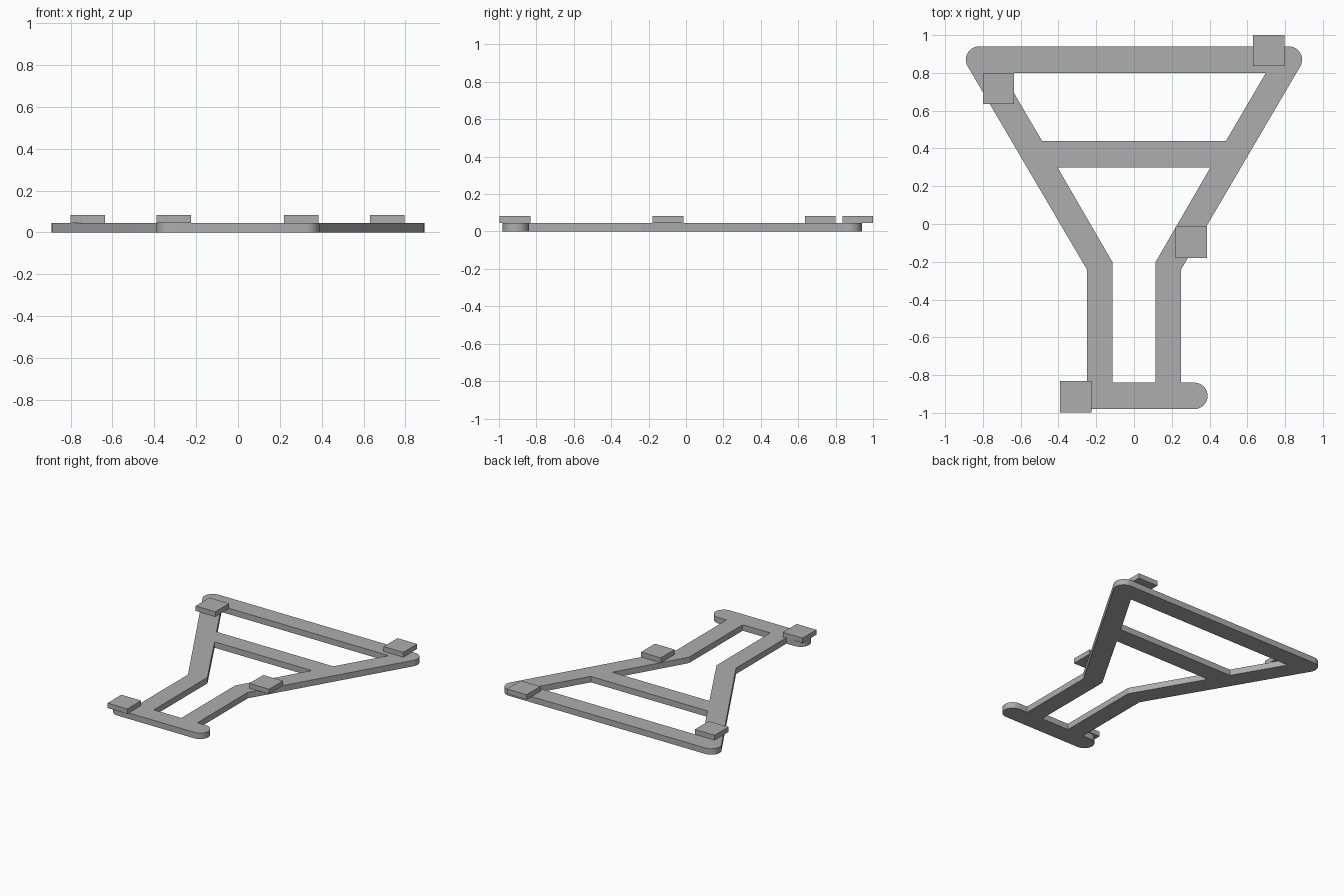
import bpy, bmesh
from math import sin, cos, radians

cube = bpy.data.objects.get("Cube")
if cube:
    bpy.data.objects.remove(cube, do_unlink=True)

THICK = 0.045      # frame thickness
PAD_TOP = 0.082    # top of the pads
PAD = 0.165        # pad side
R = 0.07           # half the bar width

grey = bpy.data.materials.new("Grey")
grey.use_nodes = True
colour = (0.42, 0.42, 0.42, 1)
grey.diffuse_color = colour
grey.node_tree.nodes["Principled BSDF"].inputs["Base Color"].default_value = colour


def arc(cx, cy, start, end, steps=16):
    """Points of a rounded bar end."""
    angles = [radians(start + (end - start) * i / steps) for i in range(steps + 1)]
    return [(cx + R * cos(a), cy + R * sin(a)) for a in angles]


def mirrored(half):
    """Close a right-hand half outline with its mirror image."""
    return half + [(-x, y) for x, y in reversed(half)]


# Frame: rounded outline with an upper and a lower opening
outline = arc(0.32, -0.91, -90, 90) + [(0.25, -0.84), (0.25, -0.24)] + arc(0.82, 0.87, -30.4, 90)
lower_opening = [(0.115, -0.84), (0.115, -0.20), (0.405, 0.30)]
upper_opening = [(0.487, 0.44), (0.698, 0.80)]

curve = bpy.data.curves.new("frame_profile", "CURVE")
curve.dimensions = "2D"
curve.fill_mode = "BOTH"
curve.extrude = THICK / 2
for half in (outline, lower_opening, upper_opening):
    points = mirrored(half)
    spline = curve.splines.new("POLY")
    spline.points.add(len(points) - 1)
    for p, (x, y) in zip(spline.points, points):
        p.co = (x, y, 0, 1)
    spline.use_cyclic_u = True

profile = bpy.data.objects.new("frame_profile", curve)
bpy.context.collection.objects.link(profile)
bpy.context.view_layer.update()
mesh = bpy.data.meshes.new_from_object(
    profile.evaluated_get(bpy.context.evaluated_depsgraph_get()))
bpy.data.objects.remove(profile, do_unlink=True)

bm = bmesh.new()
bm.from_mesh(mesh)
bmesh.ops.remove_doubles(bm, verts=bm.verts, dist=0.0005)
bmesh.ops.translate(bm, verts=bm.verts, vec=(0, 0, THICK / 2))
bmesh.ops.recalc_face_normals(bm, faces=bm.faces)
bm.to_mesh(mesh)
bm.free()
mesh.materials.clear()
mesh.materials.append(grey)
frame = bpy.data.objects.new("frame", mesh)
bpy.context.collection.objects.link(frame)
bpy.ops.object.select_all(action="DESELECT")
frame.select_set(True)
bpy.context.view_layer.objects.active = frame
bpy.ops.object.shade_smooth_by_angle(angle=radians(30))

# Square pads resting on the frame
pads = {
    "back_left_pad": (0.713, 0.918),
    "back_right_pad": (-0.717, 0.718),
    "middle_left_pad": (0.303, -0.097),
    "front_right_pad": (-0.308, -0.915),
}
for name, (x, y) in pads.items():
    bpy.ops.mesh.primitive_cube_add(size=1, location=(x, y, (THICK + PAD_TOP) / 2))
    pad = bpy.context.object
    pad.name = name
    pad.scale = (PAD, PAD, PAD_TOP - THICK)
    pad.data.materials.append(grey)
